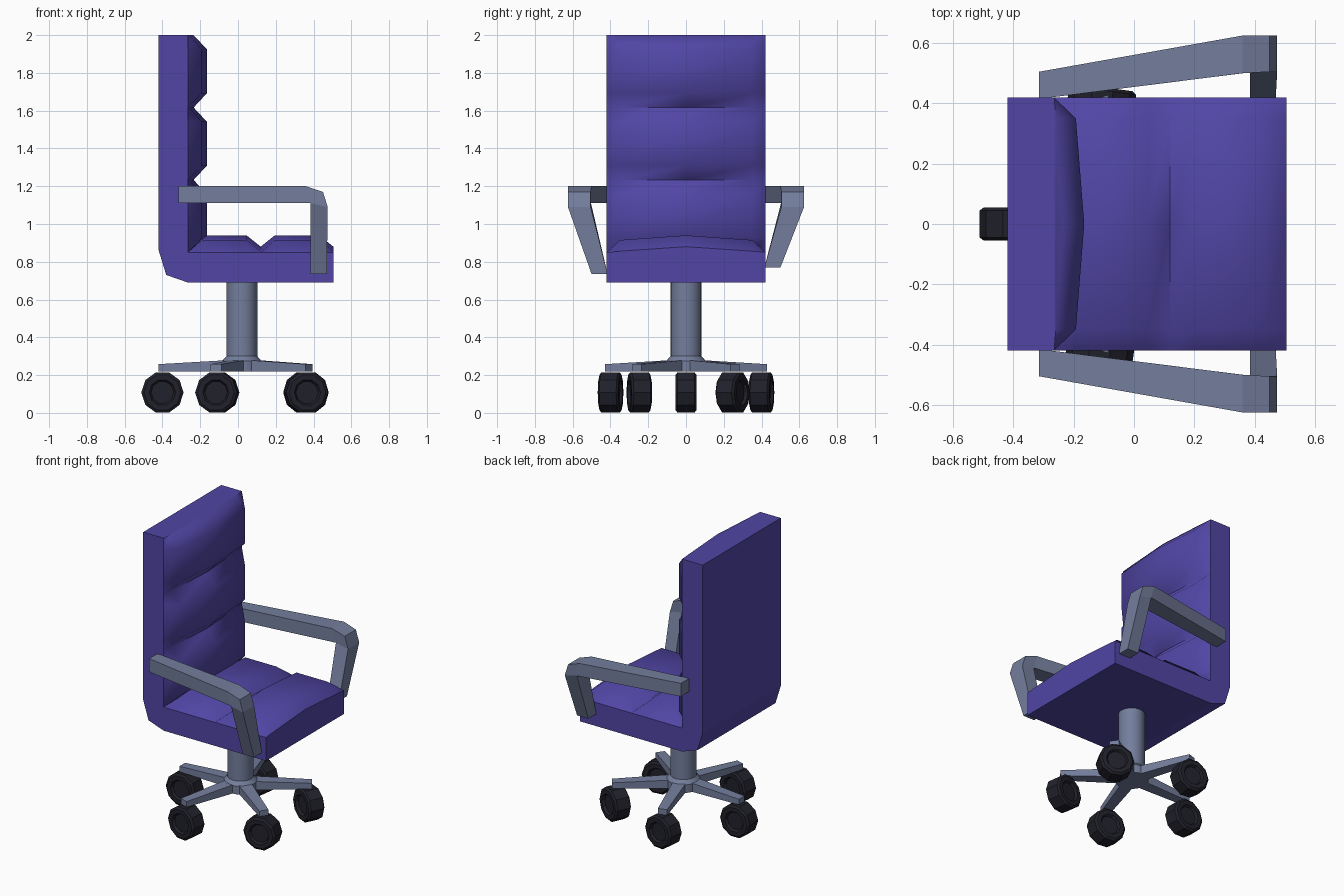
import bpy, bmesh, math
from mathutils import Matrix, Vector

if "Cube" in bpy.data.objects:
    bpy.data.objects.remove(bpy.data.objects["Cube"])


def material(name, rgb):
    m = bpy.data.materials.new(name)
    m.diffuse_color = (*rgb, 1)
    m.use_nodes = True
    m.node_tree.nodes["Principled BSDF"].inputs["Base Color"].default_value = m.diffuse_color
    return m


PURPLE = material("purple upholstery", (0.082, 0.060, 0.375))
GREY = material("blue grey metal", (0.175, 0.210, 0.335))
BLACK = material("black rubber", (0.015, 0.015, 0.024))


def add(name, verts, faces, mat, smooth=None):
    bm = bmesh.new()
    vs = [bm.verts.new(v) for v in verts]
    for f in faces:
        bm.faces.new([vs[i] for i in f])
    bmesh.ops.recalc_face_normals(bm, faces=bm.faces)
    me = bpy.data.meshes.new(name)
    bm.to_mesh(me)
    bm.free()
    me.materials.append(mat)
    ob = bpy.data.objects.new(name, me)
    bpy.context.collection.objects.link(ob)
    if smooth:
        bpy.ops.object.select_all(action='DESELECT')
        ob.select_set(True)
        bpy.context.view_layer.objects.active = ob
        bpy.ops.object.shade_smooth_by_angle(angle=math.radians(smooth))
    return ob


def lathe(name, profile, n, mat, matrix, smooth=None):
    """Turn (radius, height) rings about z, then place with a matrix."""
    verts = [matrix @ Vector((r * math.cos(math.tau * i / n), r * math.sin(math.tau * i / n), h))
             for r, h in profile for i in range(n)]
    faces = [(k * n + i, k * n + (i + 1) % n, (k + 1) * n + (i + 1) % n, (k + 1) * n + i)
             for k in range(len(profile) - 1) for i in range(n)]
    faces += [range(n), range((len(profile) - 1) * n, len(profile) * n)]
    return add(name, verts, faces, mat, smooth)


# L-shaped shell of seat and backrest
W = 0.42
prof = [(-0.42, 2.0), (-0.42, 0.86), (-0.38, 0.73), (-0.265, 0.69),
        (0.505, 0.69), (0.505, 0.85), (-0.265, 0.85), (-0.265, 2.0)]
n = len(prof)
add("seat_shell", [(x, s * W, z) for s in (-1, 1) for x, z in prof],
    [(i, (i + 1) % n, (i + 1) % n + n, i + n) for i in range(n)]
    + [tuple(k + o for k in q) for o in (0, n)
       for q in ((0, 1, 6, 7), (1, 2, 3, 6), (3, 4, 5, 6))], PURPLE)


# Padded panels: ridges between pinched seams
def cushion(name, start, count, pitch, place, height):
    ys = [-W, -0.35, 0, 0.35, W]
    seam = [0, 0.006, 0.03, 0.006, 0]
    ridge = [0, 0.065 / 0.09 * height, height, 0.065 / 0.09 * height, 0]
    rows = [(start, seam)]
    for k in range(count):
        a = start + k * pitch
        rows += [(a + 0.075, ridge), (a + pitch - 0.075, ridge), (a + pitch, seam)]
    verts = [place(u, y, h) for u, hs in rows for y, h in zip(ys, hs)]
    faces = [(r * 5 + c, r * 5 + c + 1, r * 5 + c + 6, r * 5 + c + 5)
             for r in range(len(rows) - 1) for c in range(4)]
    last = (len(rows) - 1) * 5
    faces += [range(5), range(last, last + 5)]
    add(name, verts, faces, PURPLE, 50)


cushion("seat_cushion", -0.265, 2, 0.385, lambda u, y, h: (u, y, 0.85 + h), 0.09)
cushion("back_cushion", 0.85, 3, 1.15 / 3, lambda u, y, h: (-0.265 + h, y, u), 0.10)


# Armrests: bar and slanted post, one per side
def armrest(name, side, bottom):
    xz = [(-0.315, 1.11), (-0.315, 1.2), (0.36, 1.2), (0.45, 1.17),
          (0.475, 1.09), (0.47, bottom), (0.385, bottom), (0.385, 1.11)]
    outer = [0.505, 0.505, 0.625, 0.625, 0.625, 0.50, 0.50, 0.625]
    inner = [0.415, 0.415, 0.50, 0.505, 0.505, 0.415, 0.415, 0.503]
    verts = [(x, side * y, z) for ys in (outer, inner) for (x, z), y in zip(xz, ys)]
    faces = [(i, (i + 1) % 8, (i + 1) % 8 + 8, i + 8) for i in range(8)]
    faces += [tuple(k + o for k in q) for o in (0, 8)
              for q in ((0, 1, 2, 7), (7, 2, 3, 4), (7, 4, 5, 6))]
    add(name, verts, faces, GREY)


armrest("armrest_left", 1, 0.77)
armrest("armrest_right", -1, 0.735)

# Central column with flared foot
CX = 0.02
lathe("column", [(0.105, 0.22), (0.105, 0.275), (0.082, 0.30), (0.082, 0.70)], 16, GREY,
      Matrix.Translation((CX, 0, 0)), 40)

# Five legs with a caster wheel each (angle of leg, turn of wheel)
WHEEL = [(0.06, -0.04), (0.07, -0.055), (0.098, -0.055), (0.112, -0.045),
         (0.112, 0.045), (0.098, 0.055), (0.07, 0.055), (0.06, 0.04)]
for i, (ang, turn) in enumerate([(180, 0), (108, -8), (36, -25), (-36, 8), (-108, -8)]):
    rot = Matrix.Translation((CX, 0, 0)) @ Matrix.Rotation(math.radians(ang), 4, 'Z')
    verts = [rot @ Vector((r, s * w, z))
             for r, w, top in ((0.06, 0.042, 0.28), (0.44, 0.03, 0.258))
             for s, z in ((-1, 0.22), (1, 0.22), (1, top), (-1, top))]
    add(f"leg_{i + 1}", verts, [(0, 1, 2, 3), (4, 5, 6, 7)]
        + [(k, (k + 1) % 4, (k + 1) % 4 + 4, k + 4) for k in range(4)], GREY)
    hub = rot @ Vector((0.42, 0, 0.108))
    lathe(f"wheel_{i + 1}", WHEEL, 10, BLACK, Matrix.Translation(hub)
          @ Matrix.Rotation(math.radians(turn), 4, 'Z') @ Matrix.Rotation(math.pi / 2, 4, 'X'))
